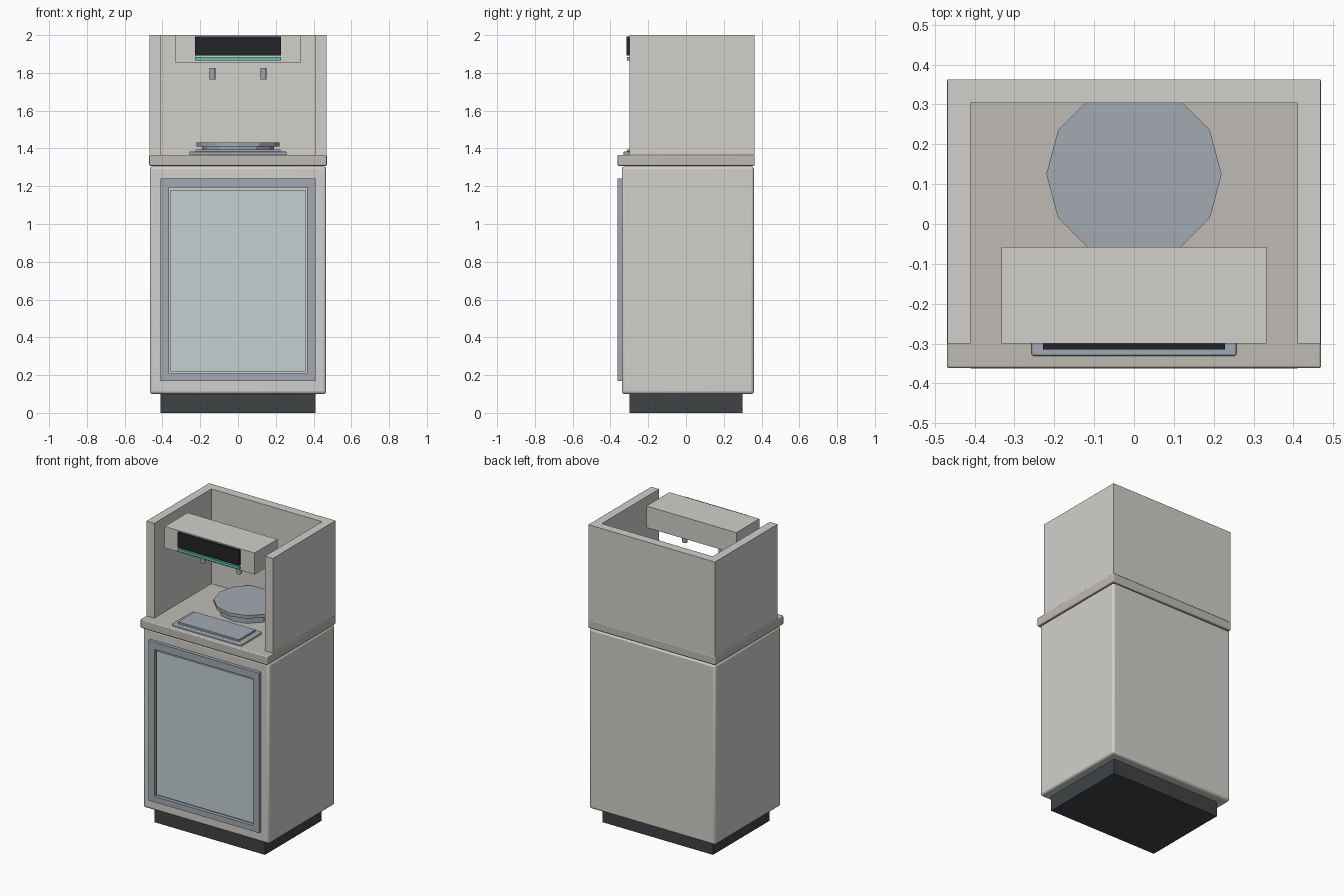
import bpy, bmesh

if "Cube" in bpy.data.objects:
    bpy.data.objects.remove(bpy.data.objects["Cube"])


def material(name, rgb):
    m = bpy.data.materials.new(name)
    m.diffuse_color = (*rgb, 1)
    m.use_nodes = True
    m.node_tree.nodes["Principled BSDF"].inputs["Base Color"].default_value = m.diffuse_color
    return m


CABINET = material("cabinet_paint", (0.64, 0.63, 0.60))
COUNTER = material("counter_stone", (0.52, 0.50, 0.46))
STEEL = material("steel", (0.36, 0.40, 0.44))
GLASS = material("glass", (0.55, 0.63, 0.65))
DARK = material("dark_plastic", (0.05, 0.055, 0.06))
BLACK = material("black_screen", (0.015, 0.017, 0.02))
GREEN = material("green_light", (0.12, 0.55, 0.40))


def finish(name, bm, mat, bevel=0):
    bmesh.ops.recalc_face_normals(bm, faces=bm.faces)
    me = bpy.data.meshes.new(name)
    bm.to_mesh(me)
    bm.free()
    ob = bpy.data.objects.new(name, me)
    bpy.context.collection.objects.link(ob)
    me.materials.append(mat)
    if bevel:
        mod = ob.modifiers.new("bevel", "BEVEL")
        mod.width = bevel
        mod.segments = 3
        bpy.context.view_layer.objects.active = ob
        ob.select_set(True)
        bpy.ops.object.shade_smooth_by_angle()
        ob.select_set(False)
    return ob


def box(name, x, y, z, mat, bevel=0):
    """Box from (min, max) ranges."""
    bm = bmesh.new()
    bmesh.ops.create_cube(bm, size=1)
    for v in bm.verts:
        v.co = [r[0] if c < 0 else r[1] for c, r in zip(v.co, (x, y, z))]
    return finish(name, bm, mat, bevel)


def disc(name, cx, cy, r, z, mat, sides=12):
    bm = bmesh.new()
    bmesh.ops.create_cone(bm, cap_ends=True, segments=sides,
                          radius1=r, radius2=r, depth=z[1] - z[0])
    bmesh.ops.translate(bm, verts=bm.verts, vec=(cx, cy, (z[0] + z[1]) / 2))
    return finish(name, bm, mat)


def sym(h):
    return (-h, h)


# lower cabinet
box("plinth", sym(0.41), sym(0.30), (0, 0.10), DARK)
box("cabinet_body", sym(0.467), (-0.34, 0.36), (0.10, 1.305), CABINET, 0.015)
box("countertop", sym(0.47), (-0.362, 0.363), (1.308, 1.366), COUNTER, 0.006)

# door frame: rectangular ring with thickness
bm = bmesh.new()
outer = [(-0.41, 0.17), (0.41, 0.17), (0.41, 1.24), (-0.41, 1.24)]
inner = [(-0.365, 0.208), (0.365, 0.208), (0.365, 1.192), (-0.365, 1.192)]
o, i = [[bm.verts.new((x, -0.338, z)) for x, z in loop] for loop in (outer, inner)]
for k in range(4):
    n = (k + 1) % 4
    bm.faces.new((o[k], o[n], i[n], i[k]))
ext = bmesh.ops.extrude_face_region(bm, geom=bm.faces[:], use_keep_orig=True)
for v in ext["geom"]:
    if isinstance(v, bmesh.types.BMVert):
        v.co.y = -0.363
finish("door_frame", bm, STEEL)
box("door_glass", sym(0.357), (-0.352, -0.338), (0.218, 1.18), GLASS)

# upper surround: U profile open to the front
bm = bmesh.new()
profile = [(-0.468, -0.30), (-0.41, -0.30), (-0.41, 0.304), (0.41, 0.304),
           (0.41, -0.30), (0.468, -0.30), (0.468, 0.363), (-0.468, 0.363)]
face = bm.faces.new([bm.verts.new((x, y, 1.364)) for x, y in profile])
ext = bmesh.ops.extrude_face_region(bm, geom=[face], use_keep_orig=True)
for v in ext["geom"]:
    if isinstance(v, bmesh.types.BMVert):
        v.co.z = 2.0
finish("upper_surround", bm, CABINET)

# dispenser head with screen, light strip and nozzles
box("dispenser_head", sym(0.333), (-0.30, -0.058), (1.856, 2.0), CABINET)
box("display_screen", sym(0.228), (-0.315, -0.299), (1.893, 1.993), BLACK)
box("light_strip", sym(0.228), (-0.313, -0.299), (1.866, 1.883), GREEN)
for side, name in ((-1, "left_nozzle"), (1, "right_nozzle")):
    disc(name, side * 0.135, -0.18, 0.016, (1.765, 1.825), STEEL)

# drip tray and round platform
box("drip_tray", sym(0.257), (-0.331, -0.115), (1.364, 1.383), STEEL, 0.005)
box("drip_grate", sym(0.225), (-0.312, -0.135), (1.382, 1.395), STEEL)
disc("platform_base", 0, 0.125, 0.19, (1.364, 1.411), STEEL)
disc("platform_top", 0, 0.125, 0.22, (1.411, 1.432), STEEL)
